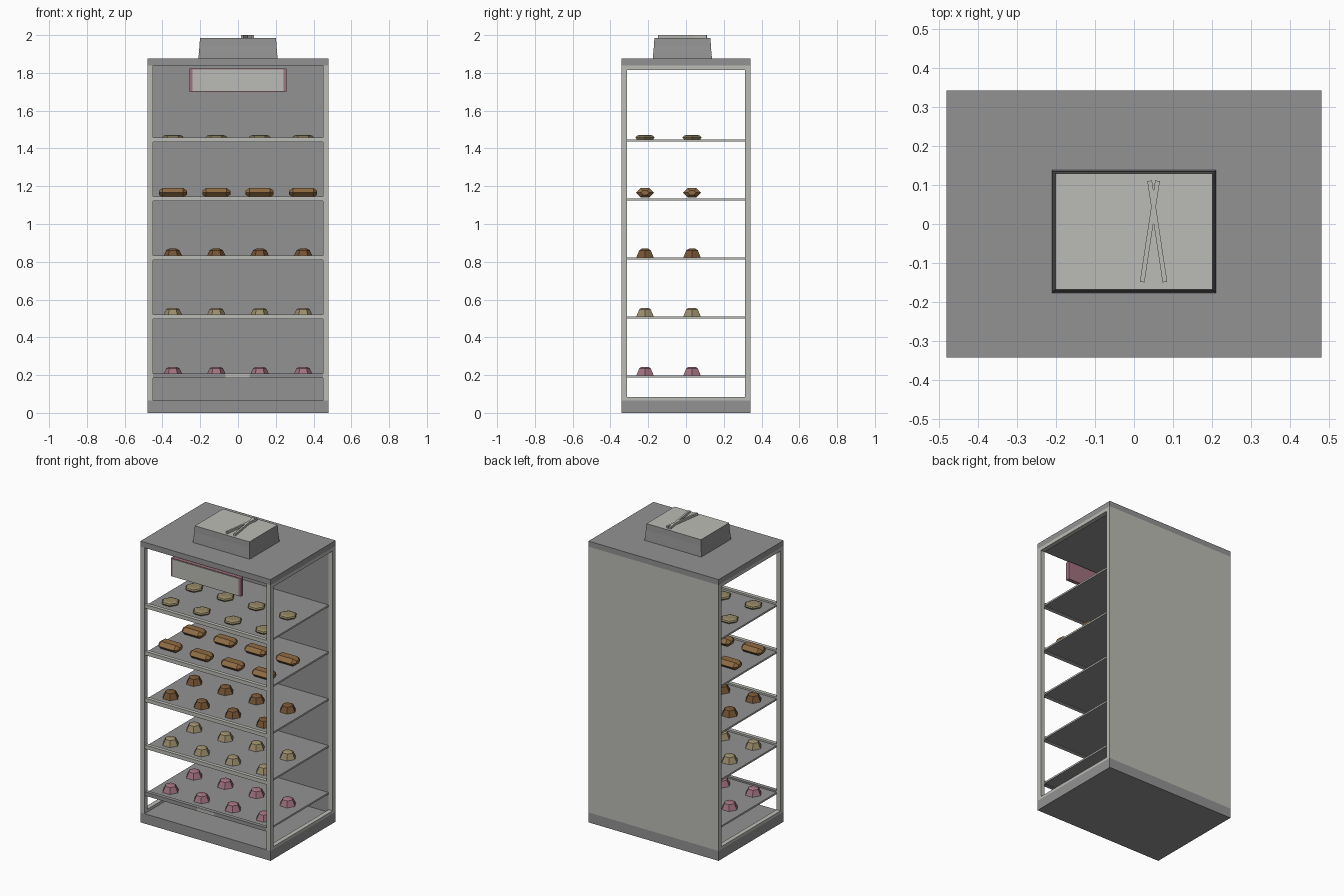
import bpy, bmesh, math
from mathutils import Vector

cube = bpy.data.objects.get("Cube")
if cube:
    bpy.data.objects.remove(cube, do_unlink=True)


def material(name, r, g, b):
    m = bpy.data.materials.new(name)
    m.use_nodes = True
    m.diffuse_color = (r, g, b, 1)
    m.node_tree.nodes["Principled BSDF"].inputs["Base Color"].default_value = (r, g, b, 1)
    return m


DARK = material("dark grey metal", 0.29, 0.29, 0.29)
LIGHT = material("light warm grey", 0.50, 0.50, 0.465)
PINK = material("dusty pink", 0.35, 0.17, 0.215)
CREAM = material("cream dough", 0.30, 0.25, 0.13)
TAN = material("tan dough", 0.33, 0.27, 0.15)
BROWN = material("dark brown crust", 0.18, 0.09, 0.035)
GOLD = material("golden brown crust", 0.27, 0.145, 0.055)


def finish(bm, name, *mats):
    bmesh.ops.recalc_face_normals(bm, faces=bm.faces)
    mesh = bpy.data.meshes.new(name)
    bm.to_mesh(mesh)
    bm.free()
    for m in mats:
        mesh.materials.append(m)
    ob = bpy.data.objects.new(name, mesh)
    bpy.context.collection.objects.link(ob)
    return ob


def box(name, x, y, z, mat, second=None, rule=None, taper=0):
    """Box from (min, max) pairs; rule(normal) picks faces of the second material."""
    bm = bmesh.new()
    bmesh.ops.create_cube(bm, size=1)
    for v in bm.verts:
        inset = taper if v.co.z > 0 else 0
        px = x[0] + inset if v.co.x < 0 else x[1] - inset
        py = y[0] + inset if v.co.y < 0 else y[1] - inset
        v.co = (px, py, z[0] if v.co.z < 0 else z[1])
    bm.normal_update()
    if rule:
        for f in bm.faces:
            f.material_index = int(rule(f.normal))
    return finish(bm, name, *([mat, second] if second else [mat]))


def rings(name, mat, profile, scale=(1, 1), axis="z", sides=6):
    """Low-poly solid lofted through (radius, height) rings."""
    bm = bmesh.new()
    loops = []
    for r, h in profile:
        loop = []
        for i in range(sides):
            a = math.tau * i / sides
            p = Vector((r * math.cos(a) * scale[0], r * math.sin(a) * scale[1], h))
            if axis == "x":
                p = Vector((p.z, p.x, p.y))
            loop.append(bm.verts.new(p))
        loops.append(loop)
    for a, b in zip(loops, loops[1:]):
        for i in range(sides):
            j = (i + 1) % sides
            bm.faces.new((a[i], a[j], b[j], b[i]))
    bm.faces.new(loops[0])
    bm.faces.new(loops[-1])
    return finish(bm, name, mat)


W, D, T = 0.48, 0.342, 0.03     # half width, half depth, post size
BASE, ROOF, TOP = 0.066, 1.838, 1.875

# Cabinet shell
box("base", (-W, W), (-D, D), (0, BASE), DARK)
box("roof", (-W, W), (-D, D), (ROOF, TOP), DARK)
box("back_panel", (-W + T, W - T), (D - T, D), (BASE, ROOF), LIGHT, DARK, lambda n: n.y < -0.5)
for side, sx in (("left", 1), ("right", -1)):
    xs = sorted((sx * W, sx * (W - T)))
    box(side + "_front_post", xs, (-D, -D + T), (BASE, ROOF), LIGHT)
    box(side + "_back_post", xs, (D - T, D), (BASE, ROOF), LIGHT)
    box(side + "_upper_rail", xs, (-D + T, D - T), (1.816, ROOF), LIGHT)
    box(side + "_lower_rail", xs, (-D + T, D - T), (BASE, 0.084), LIGHT)

# Shelves with front lips
shelf_tops = [0.198 + 0.3125 * i for i in range(5)]
for i, z in enumerate(shelf_tops):
    box(f"shelf_{i + 1}", (-W + T, W - T), (-D + T, D - T), (z - 0.011, z),
        DARK, LIGHT, lambda n: abs(n.z) < 0.5)
    box(f"shelf_lip_{i + 1}", (-W + T, W - T), (-D + 0.005, -D + T), (z - 0.014, z + 0.011),
        LIGHT if i else DARK)
box("price_strip", (-0.065, 0.06), (-D + 0.002, -D + 0.005), (0.186, 0.208), LIGHT)

# Hanging sign: pink frame with a pale face
box("sign_frame", (-0.257, 0.257), (-D + 0.004, -D + T), (1.70, 1.822), PINK)
box("sign_face", (-0.242, 0.242), (-D, -D + 0.004), (1.704, 1.818), LIGHT)

# Food, one kind for each shelf
dome = [(0.053, 0), (0.035, 0.038), (0.020, 0.046)]
disc = [(0.050, 0), (0.058, 0.010), (0.052, 0.018), (0.034, 0.024)]
roll = [(0.022, -0.074), (0.048, -0.055), (0.048, 0.055), (0.022, 0.074)]
kinds = [("pink_bun", PINK, dome), ("tan_bun", TAN, dome), ("brown_bun", BROWN, dome),
         ("bread_roll", GOLD, roll), ("flat_cake", CREAM, disc)]
for (name, mat, profile), z in zip(kinds, shelf_tops):
    is_roll = profile is roll
    for row, y in enumerate((-0.217, 0.032)):
        for col in range(4):
            x = -0.345 + 0.23 * col
            if is_roll:
                ob = rings(f"{name}_{row}_{col}", mat, profile, (1, 0.58), "x")
                ob.location = (x, y, z + 0.030)
            else:
                ob = rings(f"{name}_{row}_{col}", mat, profile)
                ob.location = (x, y, z)

# Stack of trays on the roof
levels = [TOP, 1.90, 1.922, 1.945, 1.985]
for i, (lo, hi) in enumerate(zip(levels, levels[1:])):
    e = 0.002 * i
    box(f"tray_{i + 1}", (-0.21 + e, 0.21 - e), (-0.176 + e, 0.138 - e), (lo, hi),
        DARK, LIGHT, lambda n, top=(i == 3): top and n.z > 0.5, taper=0.003)

# Tongs: two crossed bars
for name, s in (("tong_arm_left", 1), ("tong_arm_right", -1)):
    arm = box(name, (-0.006, 0.006), (-0.131, 0.131), (0, 0.015), LIGHT)
    arm.location = (0.05 - s * 0.0095, -0.019, 1.985)
    arm.rotation_euler.z = -s * math.atan2(0.039, 0.258)
